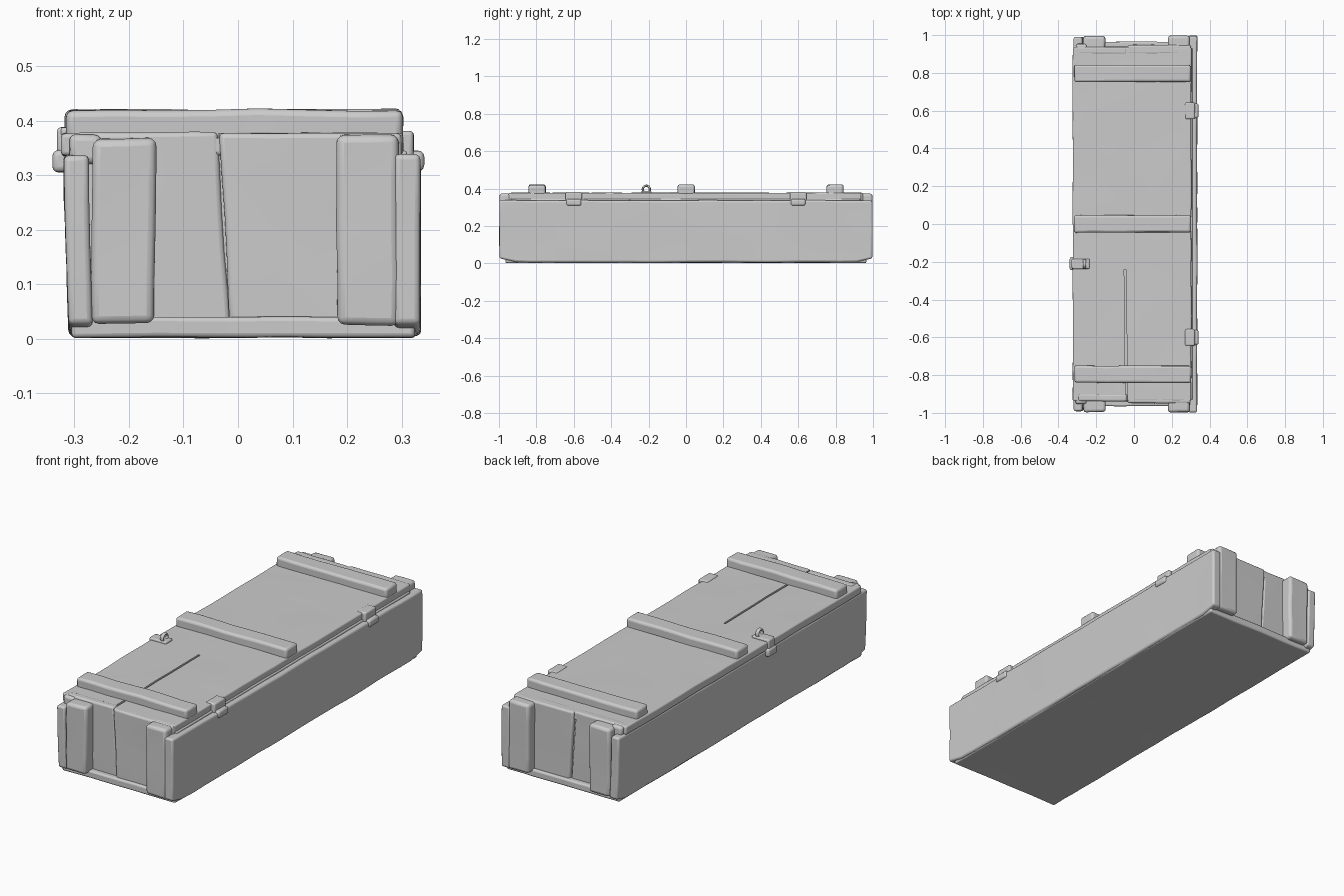
import bpy, bmesh, math
from mathutils import Vector, noise

if "Cube" in bpy.data.objects:
    bpy.data.objects.remove(bpy.data.objects["Cube"])


def board(name, x, y, z, bevel=0.01, wobble=0.004, lean=0.0, step=0.09, shape=None):
    """Worn plank between the given ranges: sliced box, slight warp, rounded edges."""
    bm = bmesh.new()
    bmesh.ops.create_cube(bm, size=1)
    for v in bm.verts:
        v.co = Vector([(a + b) / 2 + c * (b - a) for (a, b), c in zip((x, y, z), v.co)])
    for axis, (a, b) in enumerate((x, y, z)):
        n = int((b - a) / step)
        normal = Vector([float(i == axis) for i in range(3)])
        for i in range(1, n + 1):
            bmesh.ops.bisect_plane(bm, geom=bm.verts[:] + bm.edges[:] + bm.faces[:],
                                   plane_co=normal * (a + (b - a) * i / (n + 1)),
                                   plane_no=normal)
    seed = Vector((len(name) * 1.7, x[0] * 9, y[0] * 5))
    for v in bm.verts:
        if shape:
            shape(v.co)
        v.co.x += lean * (0.5 - (v.co.z - z[0]) / (z[1] - z[0]))
        v.co += noise.noise_vector(v.co * 6 + seed) * wobble
        v.co.z = max(v.co.z, 0)
    me = bpy.data.meshes.new(name)
    bm.to_mesh(me)
    bm.free()
    ob = bpy.data.objects.new(name, me)
    bpy.context.collection.objects.link(ob)
    mod = ob.modifiers.new("worn_edges", 'BEVEL')
    mod.width, mod.segments, mod.limit_method = bevel, 3, 'ANGLE'
    mod.angle_limit = math.radians(40)
    parts.append(ob)
    return ob


def end_chamfer(co):
    # lower corners of the long walls are worn upward at both ends
    if co.z < 0.04 and abs(co.y) > 0.9:
        co.z += 0.022 * (abs(co.y) - 0.9) / 0.1


def flare(co):
    # left wall leans outward toward the lid
    end_chamfer(co)
    co.x -= 0.010 * co.z / 0.335


parts = []

# Box: base, filled core and long walls
board("base", (-0.305, 0.325), (-0.965, 0.965), (0.003, 0.04), 0.008, 0.003)
board("inner_core", (-0.29, 0.31), (-0.93, 0.93), (0.02, 0.345), 0.005, 0)
board("left_wall", (-0.31, -0.265), (-0.99, 0.99), (0.006, 0.337), 0.01, 0.003, shape=flare)
board("right_wall", (0.285, 0.334), (-0.997, 0.997), (0.006, 0.337), 0.01, 0.003, shape=end_chamfer)

# End panels, each of two planks with a leaning seam, and corner cleats
for side, s in (("front", -1), ("back", 1)):
    def span(a, b):
        return tuple(sorted((s * a, s * b)))
    board(side + "_end_plank_wide", (-0.013, 0.30), span(0.90, 0.948), (0.012, 0.377),
          0.009, 0.003, shape=lambda co: setattr(co, "x", co.x - 0.02 * co.z / 0.38 if co.x < 0.02 else co.x))
    board(side + "_end_plank_narrow", (-0.295, -0.014), span(0.90, 0.938), (0.012, 0.379),
          0.009, 0.003, shape=lambda co: setattr(co, "x", co.x - 0.025 * co.z / 0.38 if co.x > -0.04 else co.x))
    board(side + "_left_cleat", (-0.268, -0.152), span(0.92, 0.995), (0.028, 0.369), 0.014, 0.004)
    board(side + "_right_cleat", (0.181, 0.295), span(0.92, 0.997), (0.026, 0.373), 0.014, 0.004)
    board(side + "_left_cap", (-0.308, -0.25), span(0.90, 0.955), (0.32, 0.374), 0.012, 0.004)
    board(side + "_sill", (-0.11, 0.12), span(0.92, 0.962), (0.01, 0.035), 0.008, 0.003)

# Lid with a split in its front half
lid = board("lid", (-0.324, 0.303), (-0.937, 0.937), (0.336, 0.377), 0.007, 0.003)
bpy.ops.mesh.primitive_cube_add(size=1, location=(-0.043, -0.62, 0.379))
cutter = bpy.context.object
cutter.name = "lid_split_cutter"
cutter.scale = (0.010, 0.76, 0.022)
cutter.rotation_euler.z = math.radians(0.6)
cutter.hide_render = True
cutter.hide_viewport = True
split = lid.modifiers.new("split", 'BOOLEAN')
split.operation, split.object, split.solver = 'DIFFERENCE', cutter, 'EXACT'

# Cross battens on the lid
for i, y in enumerate((-0.795, 0.0, 0.797)):
    board(f"lid_batten_{i + 1}", (-0.316, 0.302), (y - 0.045, y + 0.045), (0.365, 0.42),
          0.012, 0.004)

# Hinges on the right edge
for side, y in (("front", -0.6), ("back", 0.6)):
    board(side + "_hinge_plate", (0.27, 0.322), (y - 0.045, y + 0.045), (0.32, 0.381), 0.008, 0.002)
    board(side + "_hinge_knuckle", (0.31, 0.341), (y - 0.04, y + 0.04), (0.308, 0.345), 0.011, 0.002)

# Latch on the left edge: hasp strap, folded plate and ring
board("latch_hasp", (-0.341, -0.30), (-0.245, -0.175), (0.305, 0.345), 0.01, 0.002)
board("latch_strap", (-0.332, -0.295), (-0.235, -0.185), (0.33, 0.388), 0.008, 0.002)
board("latch_plate", (-0.325, -0.235), (-0.238, -0.185), (0.37, 0.388), 0.006, 0.002)
bpy.ops.mesh.primitive_torus_add(major_radius=0.019, minor_radius=0.006, major_segments=24,
                                 minor_segments=10, location=(-0.262, -0.212, 0.396),
                                 rotation=(0, math.pi / 2, 0))
ring = bpy.context.object
ring.name = "latch_ring"
ring.scale.z = 1.6
parts.append(ring)

# Smooth worn surfaces, crisp edges
bpy.ops.object.select_all(action='DESELECT')
for ob in parts:
    ob.select_set(True)
bpy.context.view_layer.objects.active = parts[0]
bpy.ops.object.shade_smooth_by_angle(angle=math.radians(40))
